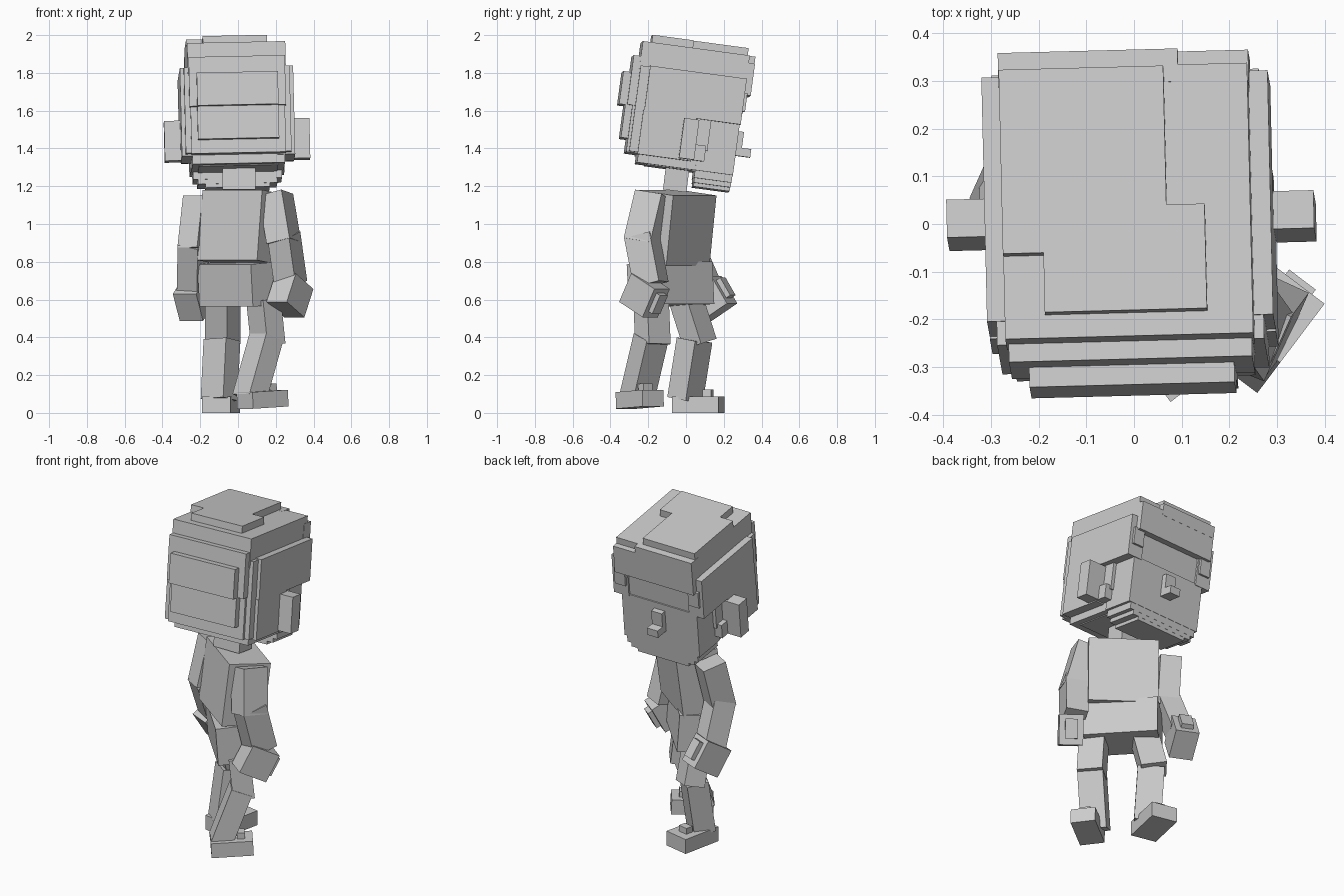
import bpy, bmesh
from math import radians
from mathutils import Matrix, Vector, Euler

cube = bpy.data.objects.get("Cube")
if cube:
    bpy.data.objects.remove(cube, do_unlink=True)

grey = bpy.data.materials.new("light_grey")
grey.use_nodes = True
grey.diffuse_color = (0.6, 0.6, 0.6, 1)
for node in grey.node_tree.nodes:
    if node.type == 'BSDF_PRINCIPLED':
        node.inputs["Base Color"].default_value = (0.6, 0.6, 0.6, 1)


def finish(name, bm, matrix):
    bmesh.ops.recalc_face_normals(bm, faces=bm.faces)
    mesh = bpy.data.meshes.new(name)
    bm.to_mesh(mesh)
    bm.free()
    mesh.materials.append(grey)
    obj = bpy.data.objects.new(name, mesh)
    obj.matrix_world = matrix
    bpy.context.collection.objects.link(obj)
    return obj


def box(name, matrix, xs, ys, zs):
    """Box between bounds in the space of matrix."""
    bm = bmesh.new()
    bmesh.ops.create_cube(bm, size=1)
    for v in bm.verts:
        v.co = [r[0] if c < 0 else r[1] for c, r in zip(v.co, (xs, ys, zs))]
    return finish(name, bm, matrix)


def prism(name, matrix, outline, z0, z1):
    bm = bmesh.new()
    face = bm.faces.new([bm.verts.new((x, y, z0)) for x, y in outline])
    ext = bmesh.ops.extrude_face_region(bm, geom=[face], use_keep_orig=True)
    for v in ext["geom"]:
        if isinstance(v, bmesh.types.BMVert):
            v.co.z = z1
    return finish(name, bm, matrix)


def pose(loc, pitch=0, roll=0, yaw=0):
    rot = Euler([radians(a) for a in (pitch, roll, yaw)]).to_matrix().to_4x4()
    return Matrix.Translation(loc) @ rot


def block(name, matrix, w, d, h):
    return box(name, matrix, (-w / 2, w / 2), (-d / 2, d / 2), (-h / 2, h / 2))


def limb(name, top, bottom, w, d, yaw):
    """Square-section bar from top to bottom, turned to the given yaw."""
    top, bottom = Vector(top), Vector(bottom)
    z = (top - bottom).normalized()
    side = Matrix.Rotation(radians(yaw), 3, 'Z') @ Vector((1, 0, 0))
    y = z.cross(side).normalized()
    x = y.cross(z)
    m = Matrix((x, y, z)).transposed().to_4x4()
    m.translation = (top + bottom) / 2
    return block(name, m, w, d, (top - bottom).length)


# Head, tilted towards the face
H = pose((0, 0, 1.195), -7.7, -1.2, 1.5)


def head(name, half, ys, zs):
    return box(name, H, (-half, half), ys, zs)


head("skull", 0.245, (-0.28, 0.225), (0.09, 0.62))
head("cheeks", 0.25, (0.03, 0.232), (0.09, 0.37))
head("jaw_upper", 0.235, (0.03, 0.23), (0.05, 0.09))
head("jaw_lower", 0.21, (0.032, 0.229), (0.025, 0.05))
head("chin", 0.17, (0.034, 0.228), (0.005, 0.025))
head("nose_bridge", 0.035, (0.22, 0.265), (0.2, 0.33))
head("nose_tip", 0.035, (0.22, 0.315), (0.2, 0.245))

# Hair in stepped layers
head("hair_crown", 0.26, (-0.335, 0.236), (0.56, 0.73))
prism("hair_cap", H, [(-0.26, 0.229), (0.085, 0.229), (0.085, -0.065), (0.165, -0.065),
                      (0.165, -0.286), (-0.175, -0.286), (-0.175, -0.16), (-0.26, -0.16)],
      0.72, 0.772)
head("hair_fringe", 0.262, (0.2, 0.269), (0.52, 0.69))
box("hair_fringe_top", H, (-0.262, 0.115), (0.2, 0.27), (0.66, 0.731))
head("hair_back_upper", 0.255, (-0.373, -0.2), (0.387, 0.65))
head("hair_back_lower", 0.25, (-0.345, -0.2), (0.138, 0.39))
head("hair_nape", 0.21, (-0.23, 0.03), (0.085, 0.15))
head("hair_back_sides", 0.28, (-0.33, -0.05), (0.143, 0.6))
head("hair_panel_upper", 0.215, (-0.415, -0.3), (0.385, 0.56))
head("hair_panel_lower", 0.215, (-0.382, -0.3), (0.21, 0.387))

for s, side in ((1, "left"), (-1, "right")):
    def sided(name, x0, x1, ys, zs):
        box(side + name, H, sorted((s * x0, s * x1)), ys, zs)
    sided("_hair_temple", 0.2, 0.3, (-0.28, 0.236), (0.36, 0.605))
    sided("_hair_behind_ear", 0.2, 0.3, (-0.285, 0.0), (0.133, 0.37))
    sided("_sideburn", 0.2, 0.27, (0.0, 0.08), (0.2, 0.37))
    sided("_hairline_step", 0.21, 0.28, (0.2, 0.25), (0.43, 0.53))
    # Ear bar with forward lobe
    sided("_ear", 0.24, 0.385, (-0.066, 0.014), (0.14, 0.353))
    sided("_ear_lobe", 0.24, 0.298, (0.01, 0.07), (0.14, 0.224))

# Neck, torso and pelvis, twisted relative to the head
block("neck", pose((0.005, -0.05, 1.255), -7), 0.175, 0.125, 0.16)
block("torso", pose((0.028, -0.07, 0.98), -7, 0, -36), 0.39, 0.245, 0.375)
block("pelvis", pose((0.012, -0.082, 0.682), 4, 0, -47), 0.415, 0.22, 0.225)

# Legs
limb("left_thigh", (0.135, -0.185, 0.6), (0.16, -0.175, 0.36), 0.145, 0.12, -52)
limb("left_shin", (0.15, -0.185, 0.4), (0.06, -0.26, 0.08), 0.145, 0.12, -52)
limb("right_thigh", (-0.08, 0.0, 0.6), (-0.08, 0.075, 0.365), 0.145, 0.12, -38)
limb("right_shin", (-0.085, 0.045, 0.385), (-0.1, -0.005, 0.07), 0.15, 0.125, -38)

# Feet with raised toe block
for side, m, w, d in (("left", pose((0.13, -0.245, 0.072), 3, 0, -53), 0.14, 0.235),
                      ("right", pose((-0.09, 0.065, 0.044), 0, 0, -12), 0.155, 0.25)):
    block(side + "_foot", m, w, d, 0.088)
    box(side + "_toe", m, (-0.03, 0.03), (0.03, 0.075), (0.03, 0.08))

# Arms
limb("left_upper_arm", (0.2, -0.175, 1.155), (0.243, -0.235, 0.9), 0.135, 0.155, -24)
limb("left_forearm", (0.243, -0.235, 0.94), (0.28, -0.185, 0.68), 0.125, 0.15, -24)
limb("right_upper_arm", (-0.205, 0.06, 1.135), (-0.235, 0.0, 0.86), 0.12, 0.14, -30)
limb("right_forearm", (-0.235, 0.0, 0.9), (-0.24, 0.11, 0.65), 0.12, 0.135, -30)

# Hands with thumbs
for side, m in (("left", pose((0.275, -0.22, 0.622), -28, 0, -37)),
                ("right", pose((-0.235, 0.135, 0.605), 32, 0, -24))):
    block(side + "_hand", m, 0.135, 0.175, 0.17)
    box(side + "_thumb", m, (-0.035, 0.035), (0.07, 0.115), (-0.05, 0.06))
